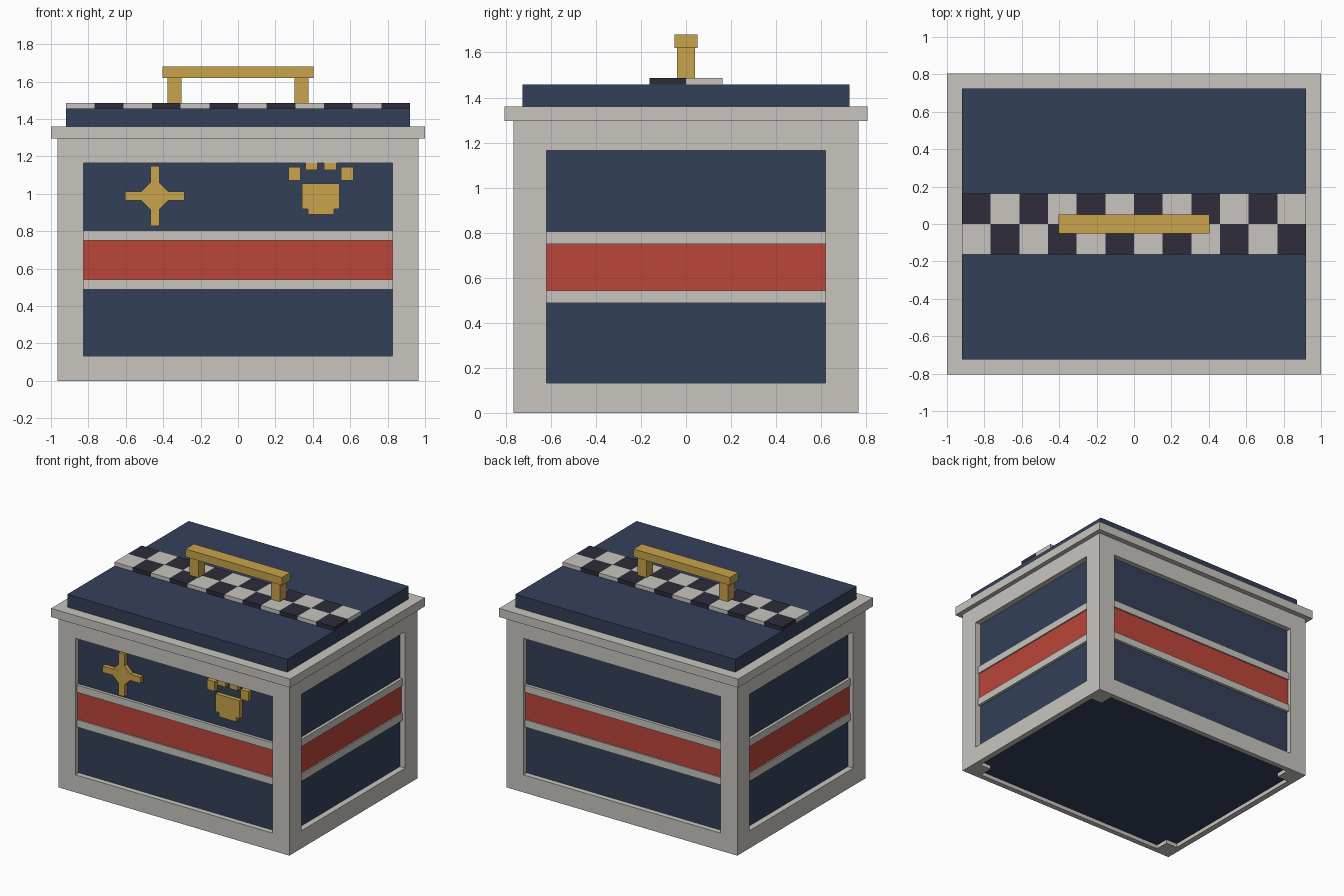
import bpy, bmesh, math
from mathutils import Matrix

if "Cube" in bpy.data.objects:
    bpy.data.objects.remove(bpy.data.objects["Cube"])


def mat(name, rgb):
    m = bpy.data.materials.new(name)
    m.diffuse_color = (*rgb, 1)
    m.use_nodes = True
    m.node_tree.nodes["Principled BSDF"].inputs["Base Color"].default_value = m.diffuse_color
    return m


NAVY = mat("navy", (0.034, 0.051, 0.102))
STONE = mat("pale_stone", (0.578, 0.558, 0.521))
RED = mat("red", (0.50, 0.061, 0.042))
GOLD = mat("gold", (0.578, 0.366, 0.07))
DARK = mat("dark_check", (0.027, 0.025, 0.042))


def boxes(name, material, spans):
    """One object from boxes given as (x0, x1, y0, y1, z0, z1)."""
    bm = bmesh.new()
    for x0, x1, y0, y1, z0, z1 in spans:
        m = Matrix.Translation(((x0 + x1) / 2, (y0 + y1) / 2, (z0 + z1) / 2))
        m = m @ Matrix.Diagonal((x1 - x0, y1 - y0, z1 - z0, 1))
        bmesh.ops.create_cube(bm, size=1, matrix=m)
    me = bpy.data.meshes.new(name)
    bm.to_mesh(me)
    bm.free()
    me.materials.append(material)
    ob = bpy.data.objects.new(name, me)
    bpy.context.collection.objects.link(ob)
    return ob


BX, BY = 0.965, 0.765      # frame outside
PX, PY = 0.825, 0.62       # panel openings
NX, NY = 0.92, 0.725       # navy core
TOP = 1.295

# Navy core, overhanging rim and lid
boxes("core_box", NAVY, [(-NX, NX, -NY, NY, 0.03, TOP)])
boxes("lid_rim", STONE, [(-1, 1, -0.805, 0.805, TOP, 1.36)])
boxes("lid_panel", NAVY, [(-NX, NX, -NY, NY, 1.36, 1.457)])

# Frame: corner posts and rails
posts = []
for sx in (-1, 1):
    for sy in (-1, 1):
        xs = sorted((sx * PX, sx * BX))
        ys = sorted((sy * PY, sy * BY))
        posts.append((*xs, *ys, 0, TOP))
boxes("corner_posts", STONE, posts)


def ring(depth, z0, z1):
    """Four bars round the core, standing out by depth."""
    out = []
    for s in (-1, 1):
        ys = sorted((s * NY, s * (NY + depth)))
        xs = sorted((s * NX, s * (NX + depth)))
        out.append((-PX, PX, *ys, z0, z1))
        out.append((*xs, -PY, PY, z0, z1))
    return out


rails = []
for z0, z1 in ((0, 0.133), (1.165, TOP)):
    for s in (-1, 1):
        rails.append((-PX, PX, *sorted((s * NY, s * BY)), z0, z1))
        rails.append((*sorted((s * NX, s * BX)), -PY, PY, z0, z1))
boxes("frame_rails", STONE, rails)

# Red stripe between two pale trims
boxes("stripe", RED, ring(0.012, 0.543, 0.75))
boxes("stripe_trims", STONE, ring(0.022, 0.487, 0.543) + ring(0.022, 0.75, 0.805))

# Checkered strip across the lid
checks = {0: [], 1: []}
w = 2 * NX / 12
for i in range(12):
    for row in range(2):
        x = -NX + i * w
        y = -0.163 + row * 0.163
        checks[(i + row) % 2].append((x, x + w, y, y + 0.163, 1.457, 1.486))
boxes("light_checks", STONE, checks[0])
boxes("dark_checks", DARK, checks[1])

# Handle
boxes("handle_bar", GOLD, [(-0.403, 0.403, -0.05, 0.05, 1.62, 1.68)])
boxes("handle_posts", GOLD, [(-0.378, -0.302, -0.04, 0.04, 1.486, 1.62),
                             (0.302, 0.378, -0.04, 0.04, 1.486, 1.62)])

# Star emblem: crossed bars and a diamond centre
F, B = -0.757, -NY
cx, cz = -0.445, 0.988
boxes("star_bars", GOLD, [(cx - 0.024, cx + 0.024, F, B, cz - 0.16, cz + 0.16),
                          (cx - 0.158, cx + 0.158, F, B, cz - 0.024, cz + 0.024)])
h = 0.068
diamond = boxes("star_centre", GOLD, [(-h, h, F + 0.001, B, -h, h)])
diamond.data.transform(Matrix.Translation((cx, 0, cz)) @ Matrix.Rotation(math.pi / 4, 4, 'Y'))

# Paw emblem: pad, heel and four toes (inner toes run behind the top rail)
px = 0.443
boxes("paw_pad", GOLD, [(px - 0.101, px + 0.101, F, B, 0.92, 1.055),
                        (px - 0.07, px + 0.07, F, B, 0.888, 0.92)])
toes = []
for dx, z in ((-0.141, 1.107), (-0.05, 1.163), (0.051, 1.163), (0.141, 1.107)):
    toes.append((px + dx - 0.033, px + dx + 0.033, F, B, z - 0.037, z + 0.037))
boxes("paw_toes", GOLD, toes)
